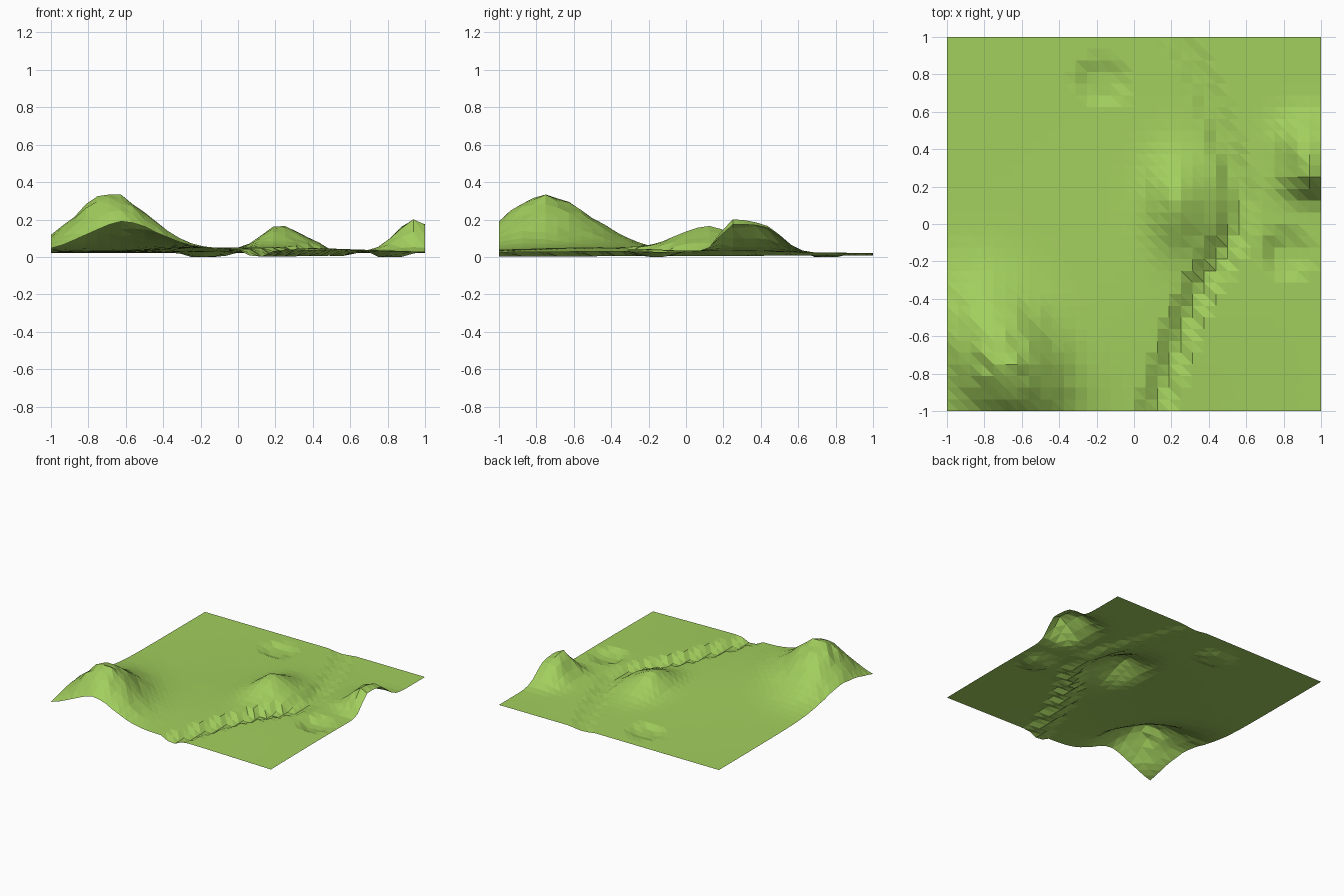
import bpy, bmesh, math, random
from mathutils import Vector

if "Cube" in bpy.data.objects:
    bpy.data.objects.remove(bpy.data.objects["Cube"])

random.seed(4)
N = 32

# River centre line, south to north
RIVER = [(0.09, -1.05), (0.15, -0.88), (0.21, -0.7), (0.27, -0.52), (0.36, -0.33), (0.46, -0.18),
         (0.55, -0.03), (0.57, 0.14), (0.535, 0.3), (0.48, 0.45), (0.43, 0.6), (0.35, 0.8), (0.22, 1.05)]


def bump(x, y, cx, cy, west, east, south, north):
    """Bell-shaped hill with a separate spread on each side."""
    dx, dy = x - cx, y - cy
    sx = west if dx < 0 else east
    sy = south if dy < 0 else north
    return math.exp(-0.5 * ((dx / sx) ** 2 + (dy / sy) ** 2))


def river_distance(x, y):
    p, best = Vector((x, y)), 9.0
    for a, b in zip(RIVER, RIVER[1:]):
        a, b = Vector(a), Vector(b)
        t = max(0, min(1, (p - a).dot(b - a) / (b - a).length_squared))
        best = min(best, (p - a.lerp(b, t)).length)
    return best


def fade(d, inner, outer):
    """1 inside, 0 outside, with a straight bank between."""
    return max(0.0, min(1.0, (outer - d) / (outer - inner)))


def height(x, y):
    # Gently domed plain
    z = 0.02 + 0.032 * math.exp(-((x - 0.1) ** 2 + (y + 0.4) ** 2) / 0.6)
    # Hills
    hills = 0.305 * bump(x, y, -0.68 - 0.25 * (y + 0.77), -0.77, 0.195, 0.2, 0.2, 0.27)
    hills += 0.125 * bump(x, y, 0.22, 0.11, 0.095, 0.14, 0.15, 0.16)
    hills += 0.165 * bump(x, y, 0.945, 0.25, 0.1, 0.12, 0.065, 0.12)
    hills += 0.095 * bump(x, y, 0.93, 0.44, 0.1, 0.16, 0.08, 0.09)
    z += hills * random.uniform(0.95, 1.04)
    # River bed and two ponds
    bed = 0.002 + 0.006 * (y + 1) / 2
    cut = fade(river_distance(x, y), 0.035, 0.085)
    z += (bed - z) * cut
    for cx, cy, rx, ry in ((-0.17, 0.76, 0.14, 0.12), (0.82, -0.16, 0.13, 0.12)):
        d = math.hypot((x - cx) / rx, (y - cy) / ry)
        z += (0.0 - z) * fade(d, 0.65, 1.1)
    return max(0.0, z)


# Terrain sheet
bm = bmesh.new()
grid = []
for j in range(N + 1):
    row = []
    for i in range(N + 1):
        x, y = -1 + 2 * i / N, -1 + 2 * j / N
        row.append(bm.verts.new((x, y, height(x, y))))
    grid.append(row)
for j in range(N):
    for i in range(N):
        a, b = grid[j][i], grid[j][i + 1]
        c, d = grid[j + 1][i + 1], grid[j + 1][i]
        bm.faces.new((a, b, d))
        bm.faces.new((b, c, d))
mesh = bpy.data.meshes.new("terrain")
bm.to_mesh(mesh)
bm.free()
terrain = bpy.data.objects.new("terrain", mesh)
bpy.context.collection.objects.link(terrain)

# Grass colour
grass = bpy.data.materials.new("grass")
grass.diffuse_color = (0.36, 0.62, 0.11, 1)
grass.use_nodes = True
grass.node_tree.nodes["Principled BSDF"].inputs["Base Color"].default_value = grass.diffuse_color
mesh.materials.append(grass)
